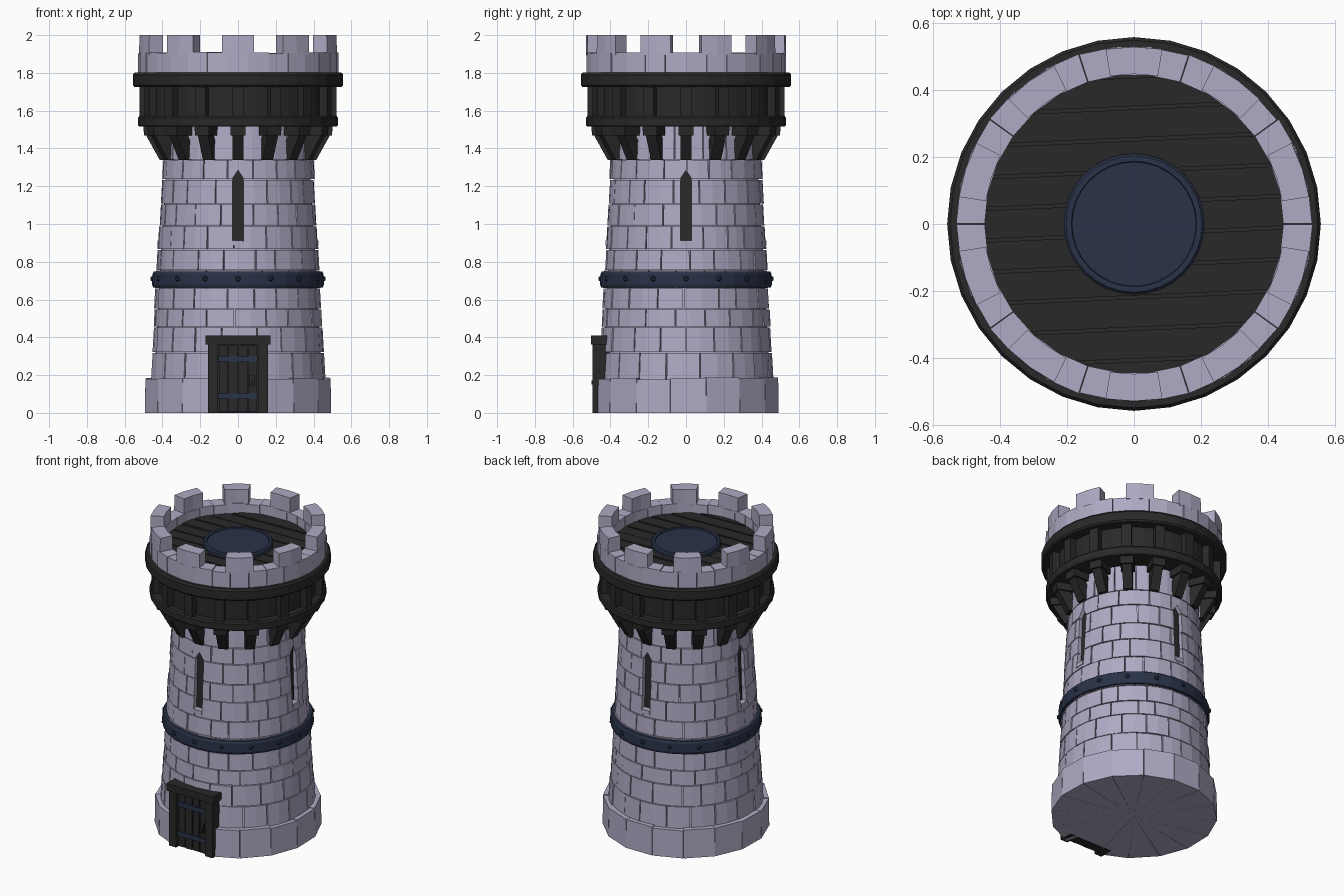
import bpy, bmesh, math, random
from mathutils import Matrix

if "Cube" in bpy.data.objects:
    bpy.data.objects.remove(bpy.data.objects["Cube"])

random.seed(4)
TAU = 2 * math.pi
rad = math.radians


def material(name, rgb):
    m = bpy.data.materials.new(name)
    m.diffuse_color = (*rgb, 1)
    m.use_nodes = True
    m.node_tree.nodes["Principled BSDF"].inputs["Base Color"].default_value = m.diffuse_color
    return m


STONE = material("lilac stone", (0.43, 0.40, 0.55))
WOOD = material("dark wood", (0.022, 0.022, 0.022))
IRON = material("blue iron", (0.022, 0.032, 0.064))


def finish(name, bm, mat):
    bmesh.ops.remove_doubles(bm, verts=bm.verts, dist=1e-5)
    bmesh.ops.recalc_face_normals(bm, faces=bm.faces)
    me = bpy.data.meshes.new(name)
    bm.to_mesh(me)
    bm.free()
    me.materials.append(mat)
    ob = bpy.data.objects.new(name, me)
    bpy.context.collection.objects.link(ob)
    return ob


def polar(r, a, z):  # angle 0 faces the front (-y)
    return (r * math.sin(a), -r * math.cos(a), z)


def sweep(bm, profile, a0, a1, n, full=False):
    """Turn a closed (r, z) profile from angle a0 to a1."""
    k = len(profile)
    rows = [[bm.verts.new(polar(r, a0 + (a1 - a0) * i / n, z)) for r, z in profile]
            for i in range(n if full else n + 1)]
    for i in range(n):
        p, q = rows[i], rows[(i + 1) % len(rows)]
        for j in range(k):
            bm.faces.new((p[j], p[(j + 1) % k], q[(j + 1) % k], q[j]))
    if not full:
        bm.faces.new(rows[0])
        bm.faces.new(rows[-1])


def lathe(name, profile, n, mat):
    bm = bmesh.new()
    sweep(bm, profile, 0, TAU, n, True)
    return finish(name, bm, mat)


def prism(bm, pts, m):
    """Join a pair of matching outlines into a solid."""
    a, b = [[bm.verts.new((m @ Matrix.Translation(c)).translation) for c in o] for o in pts]
    bm.faces.new(a)
    bm.faces.new(b[::-1])
    for i in range(len(a)):
        j = (i + 1) % len(a)
        bm.faces.new((a[i], a[j], b[j], b[i]))


def radial(bm, profile, width, angle):
    """Prism with an (r, z) side profile, pointing outward at an angle."""
    pts = [[(x, -r, z) for r, z in profile] for x in (-width / 2, width / 2)]
    prism(bm, pts, Matrix.Rotation(angle, 4, 'Z'))


def box(bm, x0, x1, y0, y1, z0, z1):
    prism(bm, [[(x0, y0, z), (x1, y0, z), (x1, y1, z), (x0, y1, z)] for z in (z0, z1)], Matrix())


def wall_r(z):
    return 0.462 - 0.055 * (z - 0.18)


# wall core seen in the joints
core = lathe("wall_core", [(0, 0.004), (0.447, 0.004), (0.447, 0.165), (0.445, 0.18),
                           (0.382, 1.34), (0.378, 1.53), (0, 1.53)], 36, STONE)

# staggered brick courses
levels = [0.17, 0.32, 0.455, 0.55, 0.66, 0.755, 0.865, 0.99, 1.105, 1.235, 1.34, 1.52]
bm = bmesh.new()
for row, (z0, z1) in enumerate(zip(levels, levels[1:])):
    n = 18
    cuts = [(i + 0.5 * (row % 2) + random.uniform(-0.18, 0.18)) * TAU / n for i in range(n)]
    cuts.append(cuts[0] + TAU)
    for a0, a1 in zip(cuts, cuts[1:]):
        d = random.uniform(-0.003, 0.003)
        g = 0.007
        lo, hi = z0 + 0.0025, z1 - 0.0025
        sweep(bm, [(0.34, lo), (wall_r(z0) + d, lo), (wall_r(z1) + d, hi), (0.34, hi)],
              a0 + g, a1 - g, 2)
bricks = finish("wall_bricks", bm, STONE)

# arrow slits cut in four directions
cut = bmesh.new()
back = bmesh.new()
sill = bmesh.new()
outline = [(-0.03, 0.91), (0.03, 0.91), (0.03, 1.24), (0, 1.285), (-0.03, 1.24)]
for k in range(4):
    m = Matrix.Rotation(k * TAU / 4, 4, 'Z')
    prism(cut, [[(x, y, z) for x, z in outline] for y in (-0.55, -0.355)], m)
    radial(back, [(0.35, 0.905), (0.39, 0.905), (0.378, 1.29), (0.35, 1.29)], 0.06, k * TAU / 4)
    radial(sill, [(0.36, 0.885), (0.427, 0.885), (0.427, 0.912), (0.36, 0.912)], 0.062, k * TAU / 4)
cutter = finish("slit_cutter", cut, STONE)
cutter.hide_render = True
cutter.hide_set(True)
finish("slit_backs", back, WOOD)
finish("slit_sills", sill, STONE)
for ob in (core, bricks):
    b = ob.modifiers.new("slits", 'BOOLEAN')
    b.object, b.operation, b.solver = cutter, 'DIFFERENCE', 'EXACT'

# base course, open at the door, closed underneath
bm = bmesh.new()
a_door, n = rad(14), 15
step = (TAU - 2 * a_door) / n
for i in range(n):
    top = random.uniform(0.175, 0.187)
    a = a_door + i * step
    sweep(bm, [(0.01, 0), (0.5, 0), (0.497, top), (0.4, top), (0.4, 0.03), (0.01, 0.03)],
          a + 0.002, a + step - 0.002, 1)
finish("base_blocks", bm, STONE)

# iron belt with rivets
lathe("iron_belt", [(0.4, 0.665), (0.45, 0.665), (0.455, 0.68), (0.453, 0.735),
                    (0.446, 0.748), (0.4, 0.748)], 32, IRON)
bm = bmesh.new()
for i in range(16):
    a = i * TAU / 16
    m = Matrix.Translation(polar(0.449, a, 0.71)) @ Matrix.Rotation(a, 4, 'Z')
    bmesh.ops.create_icosphere(bm, subdivisions=1, radius=0.018, matrix=m)
finish("belt_rivets", bm, IRON)

# wooden gallery: brackets, rings, panels and posts
bm = bmesh.new()
for i in range(16):
    a = i * TAU / 16
    radial(bm, [(0.37, 1.34), (0.415, 1.34), (0.487, 1.47), (0.487, 1.51), (0.43, 1.51), (0.37, 1.41)], 0.058, a)
    radial(bm, [(0.38, 1.468), (0.497, 1.468), (0.502, 1.52), (0.38, 1.52)], 0.082, a)
finish("gallery_brackets", bm, WOOD)
lathe("gallery_lower_ring", [(0.37, 1.515), (0.523, 1.515), (0.53, 1.525), (0.53, 1.562),
                             (0.522, 1.572), (0.37, 1.572)], 32, WOOD)
lathe("gallery_panels", [(0.37, 1.56), (0.482, 1.56), (0.482, 1.74), (0.37, 1.74)], 32, WOOD)
lathe("gallery_upper_ring", [(0.37, 1.725), (0.548, 1.725), (0.557, 1.735), (0.557, 1.79),
                             (0.548, 1.802), (0.37, 1.802)], 32, WOOD)
bm = bmesh.new()
for i in range(16):
    radial(bm, [(0.46, 1.565), (0.522, 1.565), (0.522, 1.73), (0.46, 1.73)], 0.06, i * TAU / 16)
finish("gallery_posts", bm, WOOD)

# parapet and ten merlons
bm = bmesh.new()
for i in range(30):
    a, h = i * TAU / 30, TAU / 60
    top = random.uniform(1.902, 1.91)
    d = random.uniform(-0.003, 0.003)
    sweep(bm, [(0.445, 1.795), (0.53 + d, 1.795), (0.53 + d, top), (0.445, top)],
          a - h + 0.002, a + h - 0.002, 1)
finish("parapet_blocks", bm, STONE)
bm = bmesh.new()
for i in range(10):
    a, h = i * TAU / 10, rad(9.2)
    sweep(bm, [(0.447, 1.895), (0.53, 1.895), (0.528, 2.0), (0.447, 2.0)], a - h, a + h, 2)
finish("merlons", bm, STONE)

# roof deck planks clipped to a circle
lathe("deck_underlay", [(0, 1.8), (0.45, 1.8), (0.45, 1.825), (0, 1.825)], 32, WOOD)
bm = bmesh.new()
R, w = 0.45, 0.094
for i in range(-5, 5):
    y0 = max(i * w - 0.03 + 0.005, -R + 0.002)
    y1 = min((i + 1) * w - 0.03 - 0.005, R - 0.002)
    if y1 - y0 < 0.01:
        continue
    ys = [y0 + (y1 - y0) * t / 4 for t in range(5)]
    edge = [(math.sqrt(R * R - y * y), y) for y in ys]
    loop = edge + [(-x, y) for x, y in reversed(edge)]
    top = 1.845 + random.uniform(-0.003, 0.003)
    prism(bm, [[(x, y, z) for x, y in loop] for z in (1.81, top)], Matrix.Rotation(rad(2.5), 4, 'Z'))
finish("deck_planks", bm, WOOD)

# round iron hatch
lathe("roof_hatch", [(0, 1.82), (0.21, 1.82), (0.21, 1.862), (0.203, 1.87), (0.187, 1.87),
                     (0.185, 1.862), (0, 1.862)], 32, IRON)

# door: frame, planks, straps, handle
bm = bmesh.new()
for s in (-1, 1):
    x0, x1 = sorted((s * 0.106, s * 0.16))
    box(bm, x0, x1, -0.495, -0.4, 0, 0.365)
box(bm, -0.172, 0.172, -0.502, -0.4, 0.362, 0.41)
finish("door_frame", bm, WOOD)
bm = bmesh.new()
box(bm, -0.11, 0.11, -0.468, -0.41, 0.002, 0.365)
for i in range(4):
    x = -0.104 + i * 0.052
    box(bm, x + 0.003, x + 0.049, -0.476 - 0.002 * (i % 2), -0.45, 0.005, 0.358)
finish("door_planks", bm, WOOD)
bm = bmesh.new()
for z in (0.09, 0.285):
    box(bm, -0.104, 0.104, -0.485, -0.46, z - 0.015, z + 0.015)
finish("door_straps", bm, IRON)
bm = bmesh.new()
box(bm, 0.062, 0.088, -0.487, -0.46, 0.14, 0.2)
box(bm, 0.068, 0.082, -0.5, -0.48, 0.15, 0.172)
finish("door_handle", bm, WOOD)
